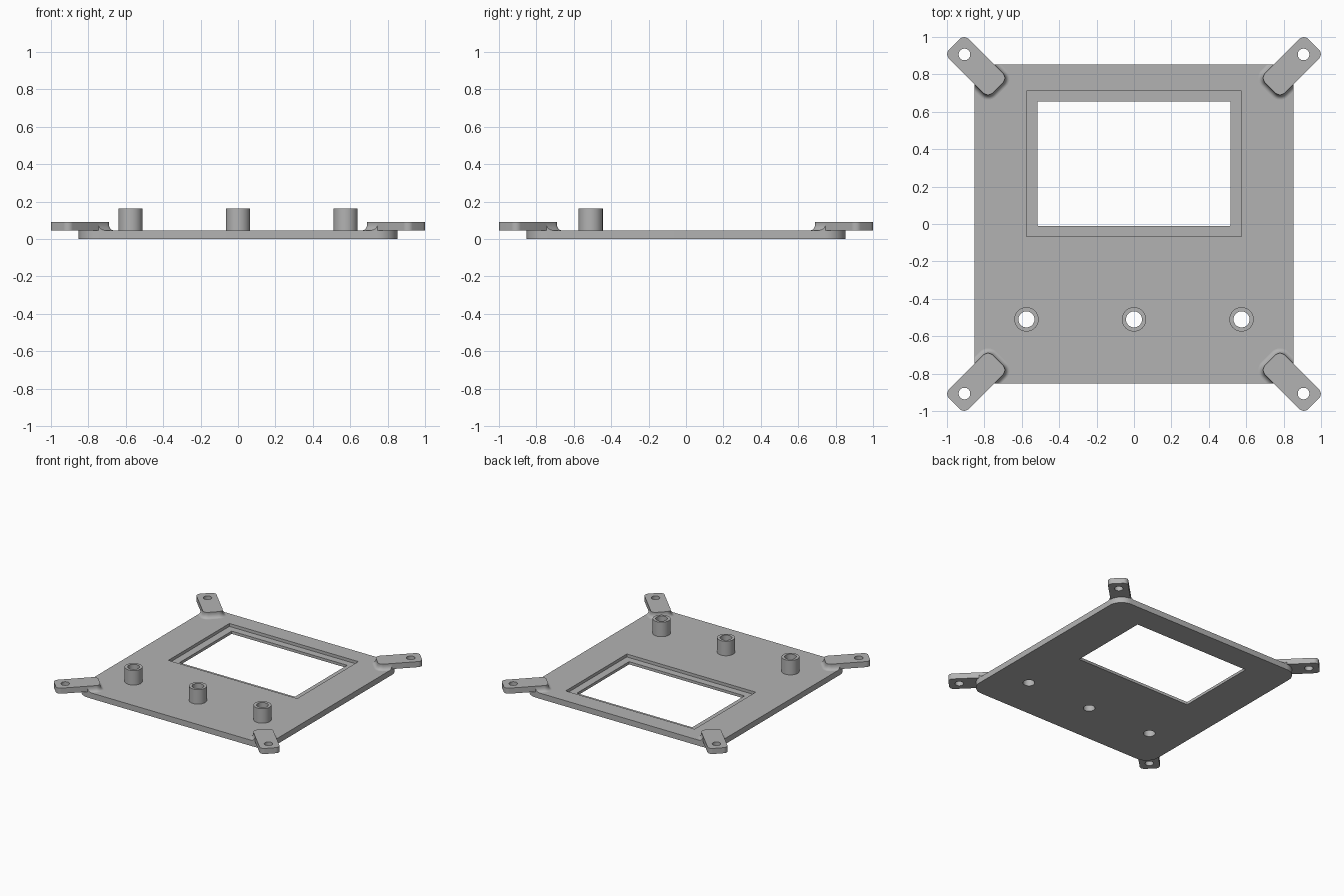
import bpy, bmesh
from math import cos, sin, pi, radians
from mathutils import Matrix

cube = bpy.data.objects.get("Cube")
if cube:
    bpy.data.objects.remove(cube, do_unlink=True)

# Single grey plastic
grey = bpy.data.materials.new("grey plastic")
grey.use_nodes = True
grey.diffuse_color = (0.45, 0.45, 0.45, 1)
grey.node_tree.nodes["Principled BSDF"].inputs["Base Color"].default_value = (0.45, 0.45, 0.45, 1)

PLATE_TOP, TAB_TOP, BOSS_TOP = 0.046, 0.091, 0.163
HALF, CORNER = 0.852, 0.11


def rounded(x0, x1, y0, y1, r, steps=10):
    """Counter-clockwise outline of a rounded rectangle."""
    centres = [(x1 - r, y1 - r), (x0 + r, y1 - r), (x0 + r, y0 + r), (x1 - r, y0 + r)]
    return [(cx + r * cos((q + i / steps) * pi / 2), cy + r * sin((q + i / steps) * pi / 2))
            for q, (cx, cy) in enumerate(centres) for i in range(steps + 1)]


def circle(x, y, r, n=48):
    return [(x + r * cos(2 * pi * i / n), y + r * sin(2 * pi * i / n)) for i in range(n)]


def loft(name, layers, angle=0):
    """Solid through stacked (outline, z) layers, turned about z."""
    bm = bmesh.new()
    rings = [[bm.verts.new((x, y, z)) for x, y in pts] for pts, z in layers]
    n = len(rings[0])
    for a, b in zip(rings, rings[1:]):
        for i in range(n):
            j = (i + 1) % n
            bm.faces.new((a[i], a[j], b[j], b[i]))
    bm.faces.new(rings[0][::-1])
    bm.faces.new(rings[-1])
    bm.transform(Matrix.Rotation(angle, 4, 'Z'))
    mesh = bpy.data.meshes.new(name)
    bm.to_mesh(mesh)
    bm.free()
    mesh.materials.append(grey)
    ob = bpy.data.objects.new(name, mesh)
    bpy.context.collection.objects.link(ob)
    return ob


def prism(name, pts, z0, z1, angle=0):
    return loft(name, [(pts, z0), (pts, z1)], angle)


def select(ob):
    bpy.ops.object.select_all(action='DESELECT')
    ob.select_set(True)
    bpy.context.view_layer.objects.active = ob


def combine(ob, tool, operation='DIFFERENCE'):
    """Apply a boolean and discard the tool object."""
    select(ob)
    mod = ob.modifiers.new("cut", 'BOOLEAN')
    mod.operation, mod.solver, mod.object = operation, 'EXACT', tool
    bpy.ops.object.modifier_apply(modifier=mod.name)
    bpy.data.objects.remove(tool, do_unlink=True)


parts = []

# Base plate with a stepped display window
outline = rounded(-HALF, HALF, -HALF, HALF, CORNER)
plate = prism("base_plate", outline, 0, PLATE_TOP)
combine(plate, prism("window_cutter", rounded(-0.515, 0.515, -0.01, 0.655, 0.004, 2), -0.1, 0.2))
combine(plate, prism("recess_cutter", rounded(-0.575, 0.575, -0.067, 0.712, 0.002, 2), 0.022, 0.2))
parts.append(plate)

# Hollow button bosses, bored through the plate
for side, x in (("left", 0.575), ("middle", 0), ("right", -0.575)):
    bore = circle(x, -0.51, 0.043)
    combine(plate, prism("bore_cutter", bore, -0.1, 0.2))
    boss = prism(side + "_button_boss", circle(x, -0.51, 0.065), PLATE_TOP, BOSS_TOP)
    combine(boss, prism("bore_cutter", bore, -0.1, 0.3))
    parts.append(boss)

# Diagonal mounting tabs with a flared fillet where they meet the plate
START, END, WIDE, ROUND = 1.03, 1.359, 0.074, 0.035
corners = (("back_left", 45), ("back_right", 135), ("front_right", 225), ("front_left", 315))
for name, degrees in corners:
    turn = radians(degrees)
    tab = prism(name + "_tab", rounded(START, END, -WIDE, WIDE, ROUND), PLATE_TOP, TAB_TOP, turn)
    combine(tab, prism("screw_cutter", circle(1.282, 0, 0.031), -0.1, 0.3, turn))
    parts.append(tab)

    layers = []
    for i in range(9):
        t = i / 8 * pi / 2
        grow = 0.026 * (1 - sin(t))
        ring = rounded(START - grow, END + grow, -WIDE - grow, WIDE + grow, ROUND + grow)
        layers.append((ring, PLATE_TOP + 0.036 * (1 - cos(t))))
    fillet = loft(name + "_tab_fillet", layers, turn)
    combine(fillet, prism("edge_cutter", outline, -0.1, 0.3), 'INTERSECT')
    parts.append(fillet)

# Smooth the curved walls, keep edges crisp
for ob in parts:
    select(ob)
    bpy.ops.object.shade_smooth_by_angle(angle=radians(30))
